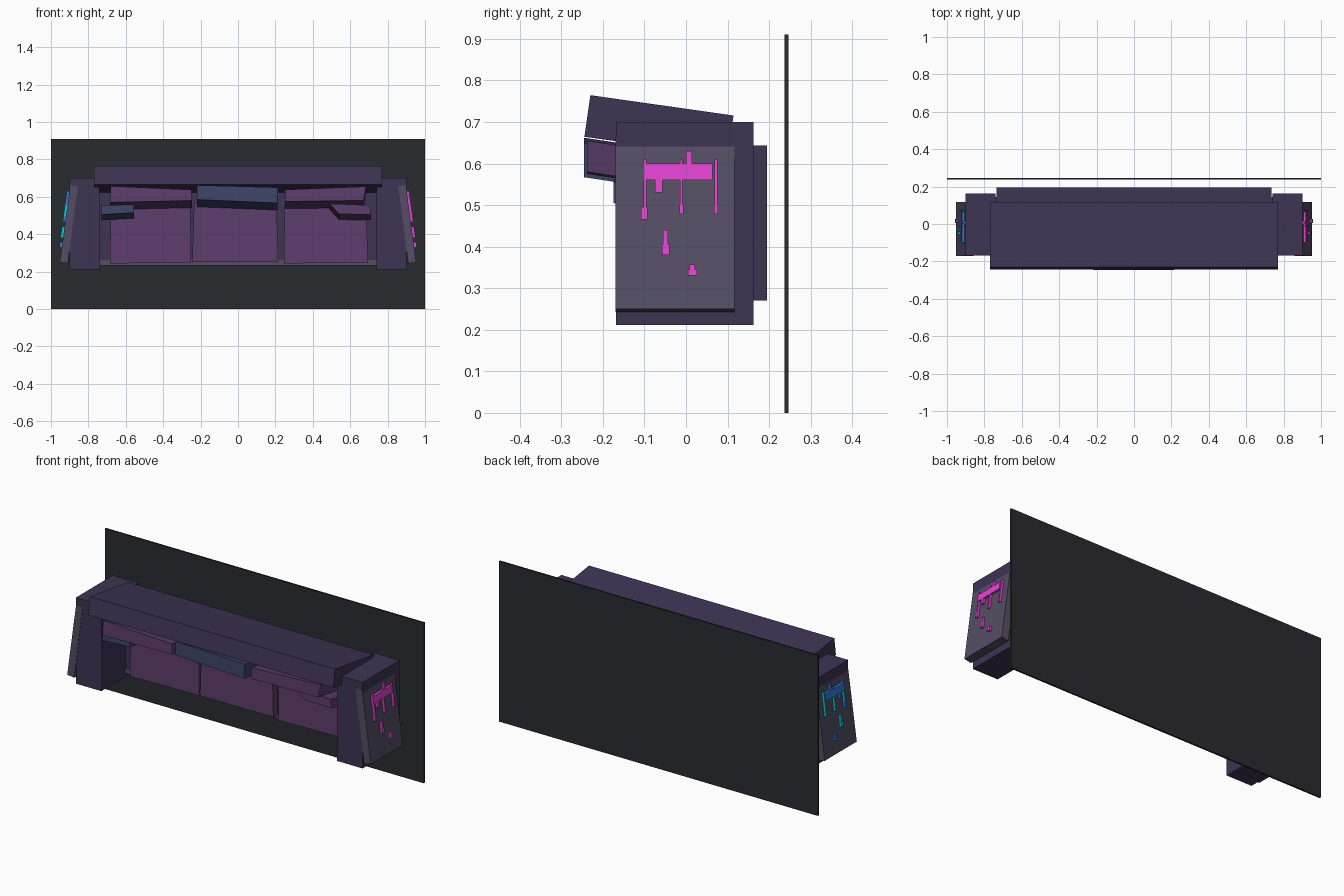
import bpy, math

if "Cube" in bpy.data.objects:
    bpy.data.objects.remove(bpy.data.objects["Cube"])


def material(name, r, g, b):
    m = bpy.data.materials.new(name)
    lin = [(c / 255 / 12.92 if c < 10 else ((c / 255 + .055) / 1.055) ** 2.4) for c in (r, g, b)]
    m.diffuse_color = (*lin, 1)
    m.use_nodes = True
    m.node_tree.nodes["Principled BSDF"].inputs["Base Color"].default_value = m.diffuse_color
    return m


DARK = material("charcoal", 42, 43, 48)
FRAME = material("dusk_purple", 62, 52, 84)
PANEL = material("grey_purple", 84, 79, 101)
PURPLE = material("plum", 94, 63, 109)
BLUE = material("slate_blue", 62, 70, 107)
PINK = material("pink_paint", 228, 68, 210)
CYAN = material("cyan_paint", 0, 205, 215)
SKY = material("blue_paint", 60, 120, 225)


def prism(name, pts, y0, y1, mat, dz=0.0, inset=0.0):
    """Four-sided outline in x/z at y0, swept to y1 with a z shift and an inset."""
    cx = sum(p[0] for p in pts) / 4
    far = [(x + (inset if x < cx else -inset), y1, z + dz) for x, z in pts]
    verts = [(x, y0, z) for x, z in pts] + far
    faces = [(0, 1, 2, 3), (7, 6, 5, 4)]
    faces += [(i, i + 4, (i + 1) % 4 + 4, (i + 1) % 4) for i in range(4)]
    me = bpy.data.meshes.new(name)
    me.from_pydata(verts, [], faces)
    me.materials.append(mat)
    ob = bpy.data.objects.new(name, me)
    bpy.context.collection.objects.link(ob)
    return ob


def box(name, x0, x1, y0, y1, z0, z1, mat):
    return prism(name, [(x0, z0), (x1, z0), (x1, z1), (x0, z1)], y0, y1, mat)


# Backing board and sofa body
box("backing_board", -1, 1, .237, .247, 0, .91, DARK)
box("seat_frame", -.745, .745, .05, .145, .235, .65, FRAME)
box("seat_rail", -.74, .74, .045, .14, .232, .262, PANEL)
box("base_plinth", -.735, .735, .14, .195, .27, .643, FRAME)

# Leaning backrest
back = box("backrest", -.77, .77, -.174, .174, -.0505, .0505, FRAME)
back.location = (0, -.065, .69)
back.rotation_euler.x = math.radians(-8.1)

# Uneven seat cushions
seats = [
    [(-.685, .243), (-.25, .25), (-.255, .565), (-.68, .558)],
    [(-.245, .25), (.215, .252), (.207, .56), (-.235, .566)],
    [(.245, .243), (.695, .25), (.685, .565), (.25, .558)],
]
for i, pts in enumerate(seats):
    prism(f"seat_cushion_{i + 1}", pts, .01, .09, PURPLE)

# Uneven back cushions, leaning with the backrest
backs = [
    ([(-.685, .57), (-.245, .58), (-.25, .638), (-.68, .657)], -.238, PURPLE),
    ([(-.22, .585), (.21, .567), (.215, .65), (-.22, .662)], -.245, BLUE),
    ([(.25, .575), (.67, .58), (.685, .655), (.25, .638)], -.238, PURPLE),
]
for i, (pts, y, mat) in enumerate(backs):
    prism(f"back_cushion_{i + 1}", pts, y, .02, mat, dz=-.04)

# Small throw pillows
prism("throw_pillow_left", [(-.73, .505), (-.555, .515), (-.555, .56), (-.73, .553)],
      -.175, .01, BLUE, dz=-.03)
prism("throw_pillow_right", [(.54, .508), (.71, .505), (.705, .555), (.49, .563)],
      -.175, .01, PURPLE, dz=-.03)

# Paint splashes: y0, y1, z0, z1, whether it uses the second colour
splashes = [
    (-.104, .064, .56, .60, 0),
    (-.102, -.095, .49, .61, 1), (-.014, -.008, .50, .61, 1), (.069, .076, .50, .61, 1),
    (-.108, -.093, .465, .495, 0), (-.016, -.006, .478, .502, 1), (.067, .077, .478, .502, 1),
    (-.074, -.057, .53, .575, 0), (.0, .015, .592, .63, 0),
    (-.055, -.043, .40, .44, 1), (-.058, -.04, .38, .405, 1),
    (.005, .026, .33, .345, 0), (.008, .022, .345, .357, 0),
]

# Arms, slanted side panels and paint, on both sides
for side, s in (("left", -1), ("right", 1)):
    def flip(pts):
        pts = [(s * x, z) for x, z in pts]
        return pts if s > 0 else pts[::-1]

    prism(f"{side}_arm", flip([(.74, .212), (.9, .212), (.9, .70), (.74, .70)]), -.168, .162, FRAME)
    prism(f"{side}_arm_panel", flip([(.91, .243), (.953, .25), (.897, .663), (.857, .657)]),
          -.17, .117, PANEL)
    for i, (y0, y1, z0, z1, second) in enumerate(splashes):
        mid = (z0 + z1) / 2
        x = .953 - (mid - .25) * .136
        lean = (z1 - z0) / 2 * .136
        mat = PINK if s > 0 else (CYAN if second else SKY)
        prism(f"{side}_paint_{i + 1}",
              flip([(x - .005 + lean, z0), (x + .014 + lean, z0),
                    (x + .014 - lean, z1), (x - .005 - lean, z1)]), y0, y1, mat)

# Consistent outward normals
import bmesh
for ob in bpy.context.collection.objects:
    bm = bmesh.new()
    bm.from_mesh(ob.data)
    bmesh.ops.recalc_face_normals(bm, faces=bm.faces)
    bm.to_mesh(ob.data)
    bm.free()
